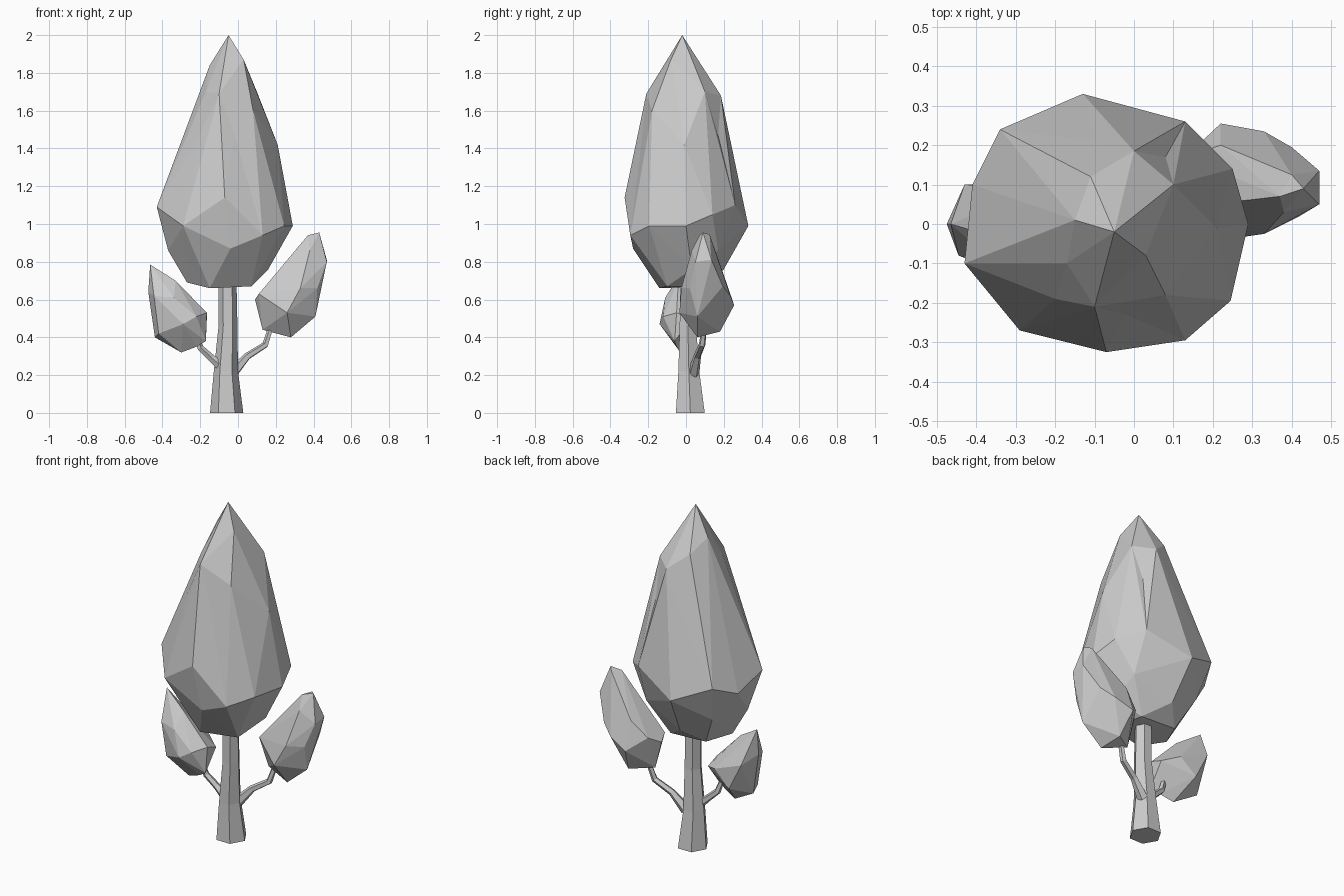
import bpy, bmesh, math
from mathutils import Vector


def finish(name, bm):
    bmesh.ops.recalc_face_normals(bm, faces=bm.faces)
    mesh = bpy.data.meshes.new(name)
    bm.to_mesh(mesh)
    bm.free()
    ob = bpy.data.objects.new(name, mesh)
    bpy.context.collection.objects.link(ob)
    return ob


def foliage(name, pts, bulge):
    """Faceted clump: hull of slightly inflated points, then moved back, which keeps dents."""
    pts = [Vector(p) for p in pts]
    lo = [min(p[i] for p in pts) for i in range(3)]
    hi = [max(p[i] for p in pts) for i in range(3)]
    bm = bmesh.new()
    home = {}
    for p in pts:
        d = Vector([(2 * p[i] - lo[i] - hi[i]) / (hi[i] - lo[i]) for i in range(3)])
        home[bm.verts.new(d * d.length ** -bulge)] = p
    bmesh.ops.convex_hull(bm, input=bm.verts[:])
    for v in bm.verts[:]:
        if v.link_faces:
            v.co = home[v]
        else:
            bm.verts.remove(v)
    return finish(name, bm)


def limb(name, path, sides, upright=False, turn=0.0):
    """Faceted tapering tube along (x, y, z, radius) stations."""
    bm = bmesh.new()
    pos = [Vector(p[:3]) for p in path]
    rings = []
    for i, c in enumerate(pos):
        t = pos[min(i + 1, len(pos) - 1)] - pos[max(i - 1, 0)]
        q = Vector((0, 0, 1) if upright else t).to_track_quat('Z', 'Y')
        ring = []
        for k in range(sides):
            a = turn + math.tau * k / sides
            ring.append(bm.verts.new(c + q @ Vector((math.cos(a), math.sin(a), 0)) * path[i][3]))
        rings.append(ring)
    for a, b in zip(rings, rings[1:]):
        for k in range(sides):
            n = (k + 1) % sides
            bm.faces.new((a[k], a[n], b[n], b[k]))
    bm.faces.new(rings[0][::-1])
    bm.faces.new(rings[-1])
    return finish(name, bm)


# Trunk and two bent branches
limb("trunk", [(-0.06, 0.023, 0, 0.088), (-0.064, 0.015, 0.22, 0.064),
               (-0.053, 0.01, 0.46, 0.05), (-0.056, 0.01, 0.75, 0.047)], 6, True)
limb("right_branch", [(-0.03, 0.04, 0.21, 0.032), (0.05, 0.06, 0.30, 0.02),
                      (0.145, 0.085, 0.36, 0.018), (0.18, 0.1, 0.47, 0.014)], 5)
limb("left_branch", [(-0.09, 0.0, 0.25, 0.028), (-0.14, 0.0, 0.29, 0.02),
                     (-0.2, -0.01, 0.345, 0.018), (-0.225, -0.02, 0.42, 0.014)], 5)

# Main crown: underside, waist, shoulders, tip
foliage("main_crown", [
    (-0.27, -0.05, 0.69), (-0.15, -0.14, 0.66), (0.07, -0.1, 0.67), (0.03, 0.1, 0.67),
    (-0.2, 0.1, 0.68), (0.16, 0.03, 0.76), (-0.1, 0.2, 0.76), (-0.37, -0.05, 0.86),
    (-0.29, 0.17, 0.86), (0.14, 0.17, 0.86), (-0.04, -0.28, 0.87),
    (-0.43, -0.10, 1.09), (-0.29, -0.27, 0.99), (-0.07, -0.325, 1.14), (0.13, -0.295, 0.94),
    (0.245, -0.195, 0.99), (0.29, 0, 0.99), (0.25, 0.14, 1.05), (0.13, 0.26, 1.1),
    (-0.13, 0.33, 0.99), (-0.34, 0.24, 1.08), (-0.41, 0.1, 1.02), (0.03, -0.255, 1.24),
    (0.21, -0.01, 1.42), (0.08, 0.17, 1.47), (-0.1, 0.21, 1.47), (-0.2, -0.19, 1.48),
    (-0.02, -0.23, 1.48), (0.08, -0.18, 1.6), (0, 0.185, 1.68), (-0.1, -0.21, 1.69),
    (0.1, 0.1, 1.7), (-0.17, -0.1, 1.7), (-0.11, 0.12, 1.77), (-0.15, 0.01, 1.84),
    (0.03, -0.08, 1.87), (-0.05, -0.02, 2.0)], 0.3)

# Right side clump, leaning outward
foliage("right_clump", [
    (0.37, 0.07, 0.94), (0.43, 0.09, 0.955), (0.4, 0.125, 0.945), (0.38, 0.03, 0.86),
    (0.47, 0.05, 0.8), (0.47, 0.135, 0.81), (0.33, -0.025, 0.66), (0.42, 0.02, 0.66),
    (0.41, 0.06, 0.51), (0.26, -0.035, 0.53), (0.28, 0.06, 0.4), (0.13, 0.1, 0.44),
    (0.09, 0.1, 0.6), (0.11, 0.04, 0.63), (0.22, 0.255, 0.57), (0.33, 0.235, 0.62),
    (0.4, 0.195, 0.67), (0.25, 0.18, 0.43), (0.22, 0.2, 0.73), (0.13, 0.17, 0.64)], 0.1)

# Left side clump
foliage("left_clump", [
    (-0.465, 0, 0.785), (-0.475, 0, 0.64), (-0.43, 0.1, 0.6), (-0.445, -0.08, 0.62),
    (-0.44, 0.0, 0.4), (-0.42, -0.07, 0.42), (-0.3, -0.03, 0.32), (-0.22, -0.05, 0.35),
    (-0.17, -0.06, 0.38), (-0.165, 0.03, 0.5), (-0.165, -0.05, 0.53), (-0.29, -0.14, 0.47),
    (-0.22, -0.12, 0.51), (-0.33, -0.04, 0.7), (-0.35, 0.1, 0.44), (-0.25, 0.09, 0.53),
    (-0.34, -0.11, 0.61)], 0.1)
